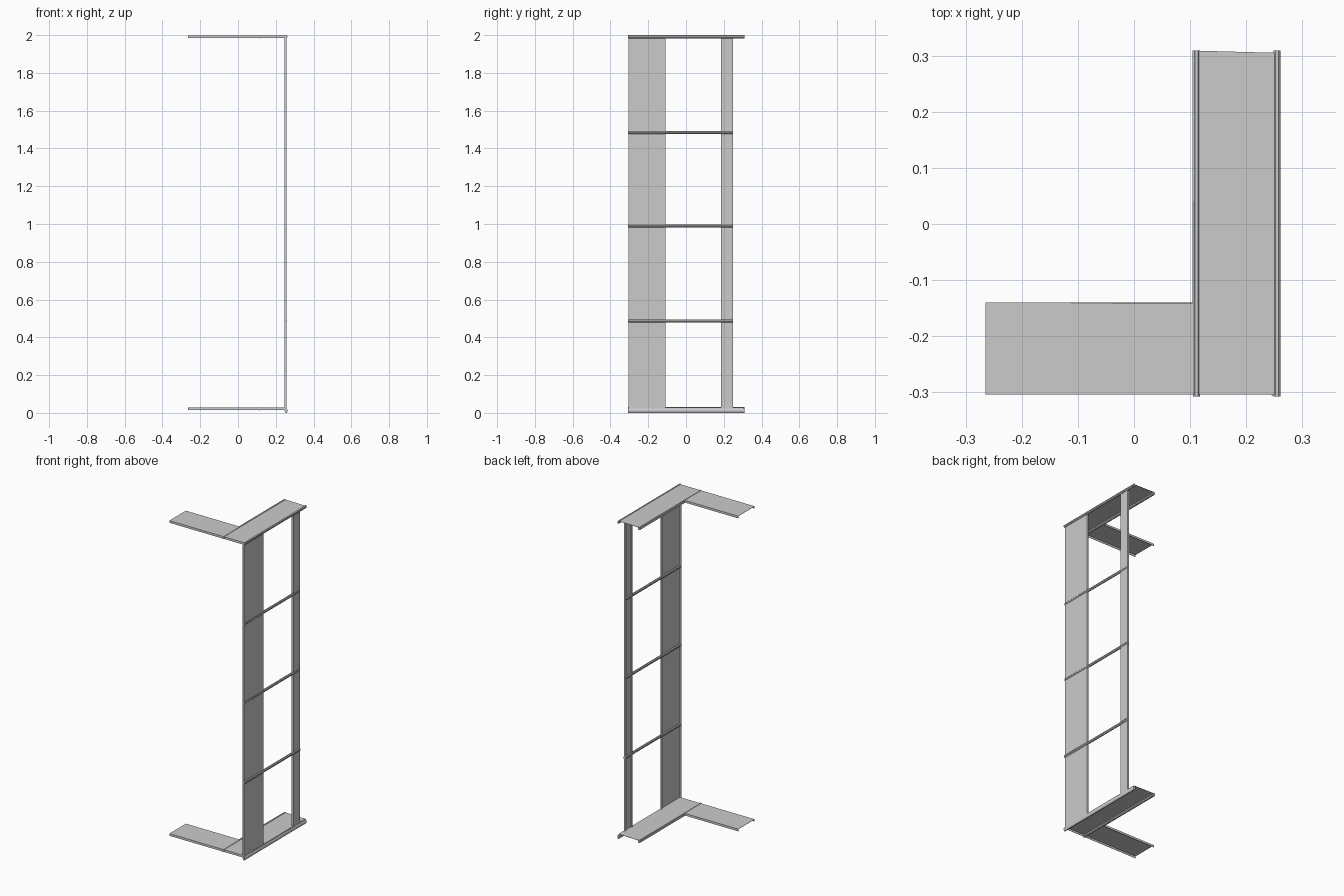
import bpy
import bmesh
from math import pi, cos, sin

if "Cube" in bpy.data.objects:
    bpy.data.objects.remove(bpy.data.objects["Cube"])


def folded_sheet(name, outline, axis_point, open_edges, drop):
    """Flat sheet with a lip folded along every outline edge not in open_edges."""
    bm = bmesh.new()
    top = [bm.verts.new(axis_point(a, b, 0)) for a, b in outline]
    low = [bm.verts.new(axis_point(a, b, drop)) for a, b in outline]
    bm.faces.new(top)
    n = len(outline)
    for i in range(n):
        if i not in open_edges:
            j = (i + 1) % n
            bm.faces.new((top[j], top[i], low[i], low[j]))
    for v in [v for v in bm.verts if not v.link_faces]:
        bm.verts.remove(v)
    bmesh.ops.recalc_face_normals(bm, faces=bm.faces)
    mesh = bpy.data.meshes.new(name)
    bm.to_mesh(mesh)
    bm.free()
    obj = bpy.data.objects.new(name, mesh)
    bpy.context.collection.objects.link(obj)
    solid = obj.modifiers.new("thickness", "SOLIDIFY")
    solid.thickness = 0.002
    solid.offset = 0
    return obj


def rail(name, x, z, y0, y1, rx=0.0065, rz=0.0085, sides=8):
    """Slim eight-sided bar running along y."""
    bm = bmesh.new()
    ring = [(cos((i + 0.5) * 2 * pi / sides), sin((i + 0.5) * 2 * pi / sides))
            for i in range(sides)]
    k = 1 / cos(pi / sides)
    verts = [bm.verts.new((x + c * k * rx, y0, z + s * k * rz)) for c, s in ring]
    cap = bm.faces.new(verts)
    ext = bmesh.ops.extrude_face_region(bm, geom=[cap], use_keep_orig=True)
    moved = [g for g in ext["geom"] if isinstance(g, bmesh.types.BMVert)]
    bmesh.ops.translate(bm, verts=moved, vec=(0, y1 - y0, 0))
    bmesh.ops.recalc_face_normals(bm, faces=bm.faces)
    mesh = bpy.data.meshes.new(name)
    bm.to_mesh(mesh)
    bm.free()
    obj = bpy.data.objects.new(name, mesh)
    bpy.context.collection.objects.link(obj)
    return obj


# L-shaped plates at top and bottom, open at the two arm ends
ell = [(-0.265, -0.303), (0.256, -0.303), (0.256, 0.305),
       (0.105, 0.309), (0.105, -0.141), (-0.265, -0.141)]
for label, z in (("bottom", 0.028), ("top", 1.997)):
    folded_sheet(label + "_plate", ell,
                 lambda a, b, d, z=z: (a, b, z - d), {2, 5}, 0.013)

# Upright channels: wide panel at the front, narrow post at the back
for label, y0, y1 in (("wide_panel", -0.304, -0.11), ("narrow_post", 0.185, 0.248)):
    strip = [(y0, 0.01), (y1, 0.01), (y1, 1.996), (y0, 1.996)]
    folded_sheet(label, strip, lambda a, b, d: (0.255 - d, a, b), {0, 2}, 0.01)

# Edge rails along the plates
for label, x, z in (("bottom_inner", 0.1115, 0.022), ("bottom_outer", 0.255, 0.0115),
                    ("top_inner", 0.1115, 1.991), ("top_outer", 0.255, 1.9915)):
    rz = 0.0115 if label == "bottom_outer" else 0.0085
    rail(label + "_rail", x, z, -0.307, 0.309, rz=rz)

# Cross rungs between the uprights
for i, (x, z) in enumerate(((0.254, 0.487), (0.2515, 0.989), (0.2515, 1.484))):
    rail(f"rung_{i + 1}", x, z, -0.306, 0.25)
